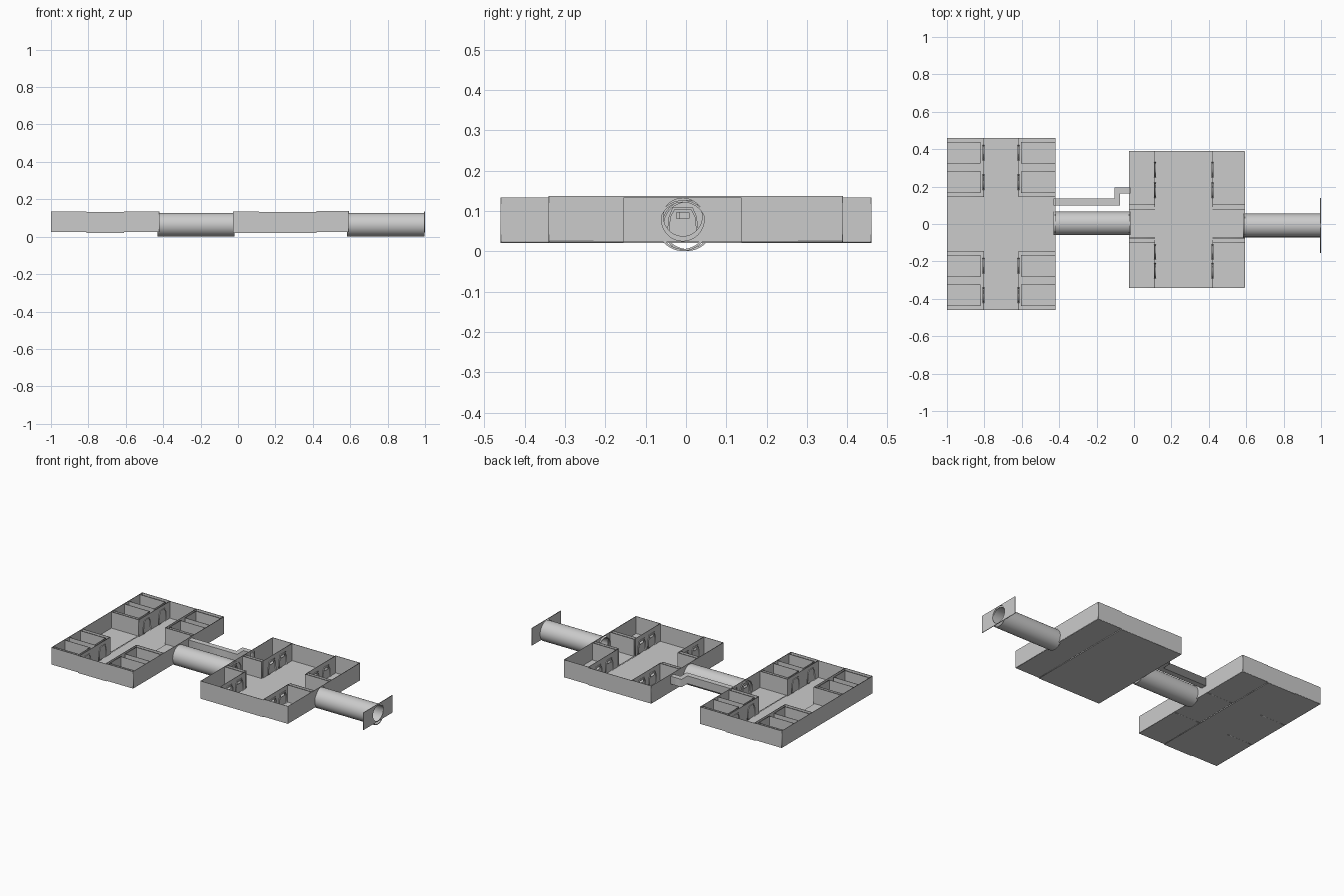
import bpy, math
from mathutils import Matrix

if "Cube" in bpy.data.objects:
    bpy.data.objects.remove(bpy.data.objects["Cube"])

AXES = {'x': ((0, 1, 0), (0, 0, 1), (1, 0, 0)),
        'y': ((1, 0, 0), (0, 0, 1), (0, -1, 0)),
        'z': ((1, 0, 0), (0, 1, 0), (0, 0, 1))}


def rect(a0, a1, b0, b1):
    return [(a0, b0), (a1, b0), (a1, b1), (a0, b1)]


def circle(a, b, r, n=32):
    return [(a + r * math.cos(2 * math.pi * i / n), b + r * math.sin(2 * math.pi * i / n)) for i in range(n)]


def slab(name, axis, pos, loops, thick=0.003):
    """Flat panel normal to an axis; loops after the first are holes."""
    cu = bpy.data.curves.new(name, 'CURVE')
    cu.dimensions, cu.fill_mode, cu.extrude = '2D', 'BOTH', thick / 2
    for pts in loops:
        sp = cu.splines.new('POLY')
        sp.points.add(len(pts) - 1)
        for p, (a, b) in zip(sp.points, pts):
            p.co = (a, b, 0, 1)
        sp.use_cyclic_u = True
    tmp = bpy.data.objects.new(name + "_tmp", cu)
    bpy.context.collection.objects.link(tmp)
    bpy.context.view_layer.update()
    me = bpy.data.meshes.new_from_object(tmp.evaluated_get(bpy.context.evaluated_depsgraph_get()))
    bpy.data.objects.remove(tmp)
    u, v, n = AXES[axis]
    m = Matrix((u, v, n)).transposed().to_4x4()
    m.translation = [c * pos for c in ((1, 0, 0), (0, 1, 0), (0, 0, 1))['xyz'.index(axis)]]
    me.transform(m)
    ob = bpy.data.objects.new(name, me)
    bpy.context.collection.objects.link(ob)
    return ob


def window(c):
    return rect(c - 0.016, c + 0.016, 0.082, 0.096)


def arch(c, g):
    return [(c - 0.036 - g, 0.026), (c + 0.036 + g, 0.026), (c + 0.03 + g, 0.085),
            (c + 0.02 + g, 0.104 + g), (c - 0.02 - g, 0.104 + g), (c - 0.03 - g, 0.085)]


def wall(name, axis, pos, a0, a1, z0, z1, doors=(), windows=True, holes=()):
    """Wall with raised tapered door frames and small windows."""
    slab(name, axis, pos, [rect(a0, a1, z0, z1)] + [window(d) for d in doors if windows] + list(holes))
    for d in doors:
        slab(name + "_door_frame", axis, pos, [arch(d, 0.005), arch(d, 0)], 0.012)


def tube(name, x0, x1, y):
    """Hollow round passage."""
    ob = slab(name, 'x', (x0 + x1) / 2, [circle(y, 0.064, 0.063, 48), circle(y, 0.064, 0.058, 48)], x1 - x0)
    bpy.context.view_layer.objects.active = ob
    ob.select_set(True)
    bpy.ops.object.shade_smooth_by_angle(angle=math.radians(35))
    ob.select_set(False)


# Large block: floors and outer walls
LY = 0.459
for nm, x0, x1, z0, z1 in (("west", -0.999, -0.81, 0.026, 0.134),
                           ("hall", -0.81, -0.61, 0.022, 0.132),
                           ("east", -0.61, -0.422, 0.026, 0.134)):
    slab("cell_floor_" + nm, 'z', z0, [rect(x0, x1, -LY, LY)])
    for y in (-LY, LY):
        wall("cell_outer_wall_" + nm, 'y', y, x0, x1, z0 - 0.001, z1)
wall("cell_block_west_wall", 'x', -0.999, -LY, LY, 0.025, 0.134)
wall("cell_block_east_wall", 'x', -0.422, -LY, LY, 0.025, 0.134, [0.0])

# Cells on both sides of the hall
for side, xo, xi, xh in (("west", -0.999, -0.82, -0.804), ("east", -0.422, -0.603, -0.617)):
    a, b = sorted((xo, xi))
    ah, bh = sorted((xo, xh))
    for s in (-1, 1):
        cells = [(0.325, 0.437), (0.168, 0.28)]
        lo, hi = sorted((s * 0.145, s * LY))
        mids = [s * (p + q) / 2 for p, q in cells]
        wall("hall_wall_" + side, 'x', xh, lo, hi, 0.024, 0.132, mids, False)
        wall("bay_wall_" + side, 'y', s * 0.145, ah, bh, 0.024, 0.132)
        for (p, q), m in zip(cells, mids):
            lo, hi = sorted((s * p, s * q))
            wall("cell_front_" + side, 'x', xi, lo, hi, 0.026, 0.13)
            for y in (lo, hi):
                wall("cell_partition_" + side, 'y', y, a, b, 0.026, 0.13)

# Smaller block: floors and outer walls
Y0, Y1 = -0.34, 0.388
for nm, x0, x1, z0, z1 in (("west", -0.026, 0.112, 0.022, 0.134),
                           ("hall", 0.112, 0.42, 0.022, 0.132),
                           ("east", 0.42, 0.592, 0.026, 0.137)):
    slab("room_floor_" + nm, 'z', z0, [rect(x0, x1, Y0, Y1)])
    for y in (Y0, Y1):
        wall("room_outer_wall_" + nm, 'y', y, x0, x1, z0 - 0.001, z1)
wall("room_block_west_wall", 'x', -0.026, Y0, Y1, 0.022, 0.134, [-0.008])
wall("room_block_east_wall", 'x', 0.592, Y0, Y1, 0.026, 0.137,
     holes=[circle(-0.008, 0.086, 0.048)])

# Rooms beside the central hall, each with doors and a window
for nm, xw, xo, z1 in (("west", 0.112, -0.026, 0.134), ("east", 0.42, 0.592, 0.137)):
    a, b = sorted((xw, xo))
    wall("room_wall_north_" + nm, 'x', xw, 0.09, Y1, 0.024, z1, [0.18, 0.29])
    wall("room_wall_south_" + nm, 'x', xw, Y0, -0.085, 0.024, z1, [-0.15, -0.25])
    for y in (-0.1, -0.075, 0.08, 0.103):
        wall("passage_wall_" + nm, 'y', y, a, b, 0.026, z1)

# Round connecting passages and end plate
tube("connecting_tube", -0.43, -0.02, 0.003)
tube("entry_tube", 0.583, 0.996, -0.008)
slab("end_plate", 'x', 0.997, [rect(-0.155, 0.138, 0.0235, 0.134), circle(-0.008, 0.079, 0.053)], 0.004)

# Bent duct between the blocks
duct = [(-0.43, 0.1), (-0.075, 0.1), (-0.075, 0.162), (-0.018, 0.162),
        (-0.018, 0.195), (-0.105, 0.195), (-0.105, 0.135), (-0.43, 0.135)]
slab("duct", 'z', 0.098, [duct], 0.05)
